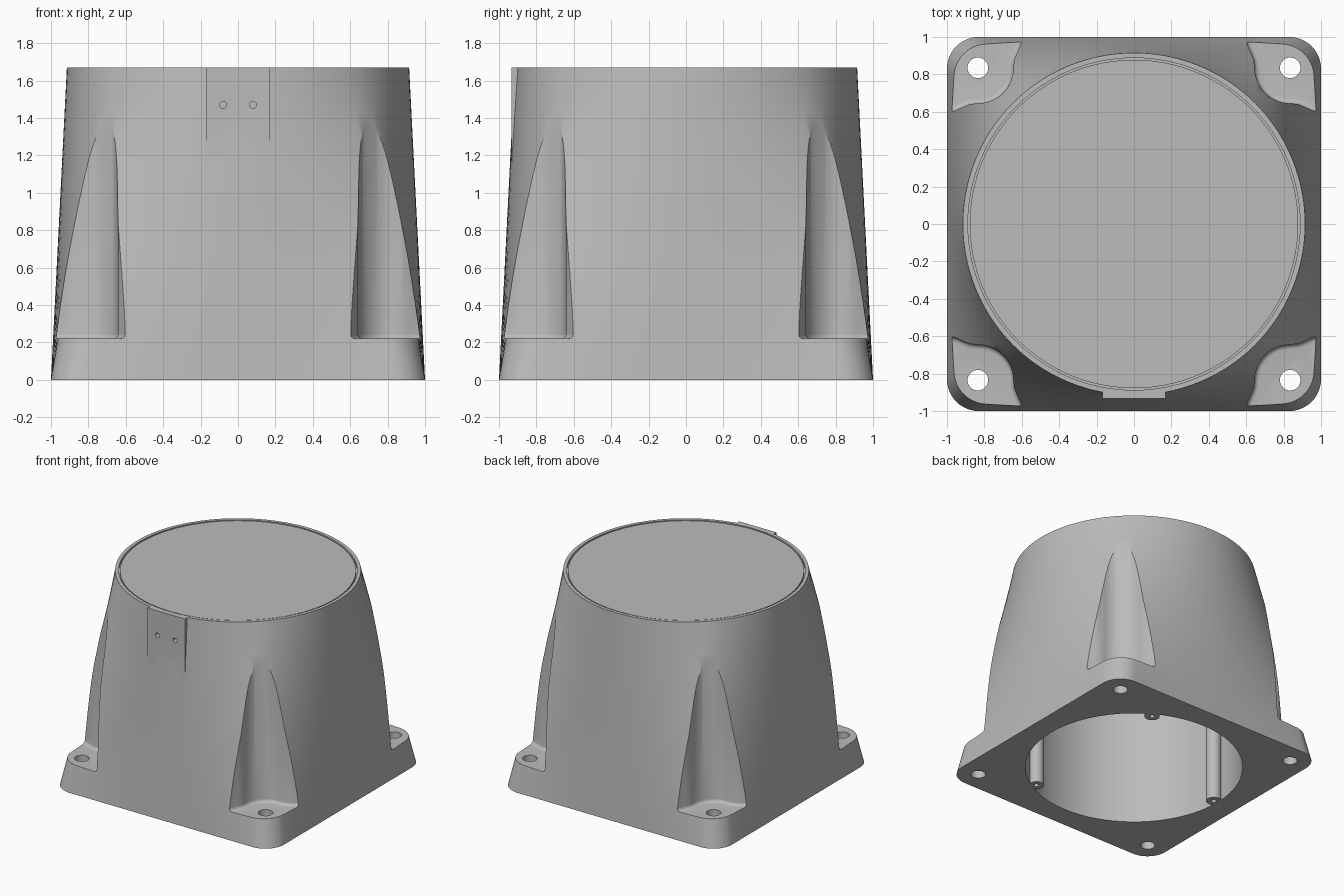
import bpy, bmesh
from math import sin, cos, pi, radians

if "Cube" in bpy.data.objects:
    bpy.data.objects.remove(bpy.data.objects["Cube"], do_unlink=True)

H, TOP_R, CORNER_R, HOLE = 1.67, 0.915, 0.17, 0.835

grey = bpy.data.materials.new("plain_grey")
grey.use_nodes = True
grey.diffuse_color = (0.5, 0.5, 0.5, 1)
grey.node_tree.nodes["Principled BSDF"].inputs["Base Color"].default_value = (0.5, 0.5, 0.5, 1)


def finish(bm, name):
    bmesh.ops.recalc_face_normals(bm, faces=bm.faces)
    mesh = bpy.data.meshes.new(name)
    bm.to_mesh(mesh)
    bm.free()
    mesh.materials.append(grey)
    ob = bpy.data.objects.new(name, mesh)
    bpy.context.collection.objects.link(ob)
    return ob


def loft(name, rings, floor_bevel=0):
    """Skin a stack of rings with equal point counts and cap both ends."""
    bm = bmesh.new()
    rows = [[bm.verts.new(p) for p in ring] for ring in rings]
    n = len(rows[0])
    for a, b in zip(rows, rows[1:]):
        for i in range(n):
            j = (i + 1) % n
            bm.faces.new((a[i], a[j], b[j], b[i]))
    floor = bm.faces.new(rows[0])
    bm.faces.new(rows[-1])
    bmesh.ops.recalc_face_normals(bm, faces=bm.faces)
    if floor_bevel:
        bmesh.ops.bevel(bm, geom=list(floor.edges), offset=floor_bevel,
                        segments=4, profile=0.5, affect='EDGES')
    return finish(bm, name)


def prism(name, outline, z0, z1, floor_bevel=0):
    return loft(name, [[(x, y, z) for x, y in outline] for z in (z0, z1)], floor_bevel)


def circle(r, cx=0, cy=0, n=32):
    return [(cx + r * cos(2 * pi * i / n), cy + r * sin(2 * pi * i / n)) for i in range(n)]


def combine(target, tool, operation):
    tool.hide_render = True
    mod = target.modifiers.new("combine", 'BOOLEAN')
    mod.operation, mod.solver, mod.object = operation, 'EXACT', tool
    bpy.context.view_layer.objects.active = target
    bpy.ops.object.modifier_apply(modifier=mod.name)
    bpy.data.objects.remove(tool, do_unlink=True)


def cut(target, tool):
    combine(target, tool, 'DIFFERENCE')


# Housing: rounded square base blending into a round top
straight, arc = 1 - CORNER_R, CORNER_R * pi / 4
half = straight + arc
pairs = []
for q in range(4):
    c, s = cos(q * pi / 2), sin(q * pi / 2)
    quarter = []
    for i in range(24):
        d = -straight + 2 * straight * i / 24
        quarter.append((1, d, d / half * pi / 4))
    for i in range(12):
        a = pi / 2 * i / 12
        quarter.append((straight + CORNER_R * cos(a), straight + CORNER_R * sin(a),
                        (straight + CORNER_R * a) / half * pi / 4))
    for x, y, a in quarter:
        u, v = TOP_R * cos(a), TOP_R * sin(a)
        pairs.append(((x * c - y * s, x * s + y * c), (u * c - v * s, u * s + v * c)))

STEPS = 14
rings = []
for k in range(STEPS + 1):
    t = k / STEPS
    rings.append([(p[0] * (1 - t) + q[0] * t, p[1] * (1 - t) + q[1] * t, H * t) for p, q in pairs])
housing = loft("housing", rings)

# Corner pockets above the mounting flange, with flared mouths, and bolt holes
R = 0.19
flare = [(0.595, 1.0), (0.607, 0.955), (0.627, 0.91), (0.641, 0.875)]
bend = [(HOLE - R * cos(a), HOLE - R * sin(a)) for a in [pi / 2 * i / 14 for i in range(15)]]
pocket = [(1.3, 1.3), (0.595, 1.3)] + flare + bend + [(y, x) for x, y in reversed(flare)] + [(1.3, 0.595)]
for sx in (-1, 1):
    for sy in (-1, 1):
        cut(housing, prism("pocket_cutter", [(x * sx, y * sy) for x, y in pocket], 0.22, 1.6, 0.025))
        cut(housing, prism("bolt_cutter", circle(0.055, sx * HOLE, sy * HOLE), -0.1, 0.4))

# Open bore from below
cut(housing, prism("bore_cutter", circle(0.82, n=128), -0.1, 1.6))

# Three screw ribs inside the bore
for angle in (60, 180, 300):
    x, y = 0.785 * cos(radians(angle)), 0.785 * sin(radians(angle))
    combine(housing, prism("screw_rib", circle(0.058, x, y), 0, 1.62), 'UNION')
    cut(housing, prism("screw_cutter", circle(0.02, x, y, 16), -0.1, 0.3))

# Flat pad with two small holes at the front
pad = [(-0.17, -0.932), (0.17, -0.932), (0.165, -0.85), (-0.165, -0.85)]
combine(housing, prism("front_pad", pad, 1.15, H), 'UNION')
for x in (-0.08, 0.08):
    bpy.ops.mesh.primitive_cylinder_add(vertices=20, radius=0.019, depth=0.08,
                                        location=(x, -0.93, 1.47), rotation=(pi / 2, 0, 0))
    cut(housing, bpy.context.object)

# Recess in the top and the lid that sits in it
cut(housing, prism("lid_recess_cutter", circle(0.888, n=128), 1.65, 1.8))
lid = prism("lid", circle(0.878, n=128), 1.64, H - 0.003)

for ob in (housing, lid):
    bpy.ops.object.select_all(action='DESELECT')
    ob.select_set(True)
    bpy.context.view_layer.objects.active = ob
    bpy.ops.object.shade_smooth_by_angle(angle=radians(28))
